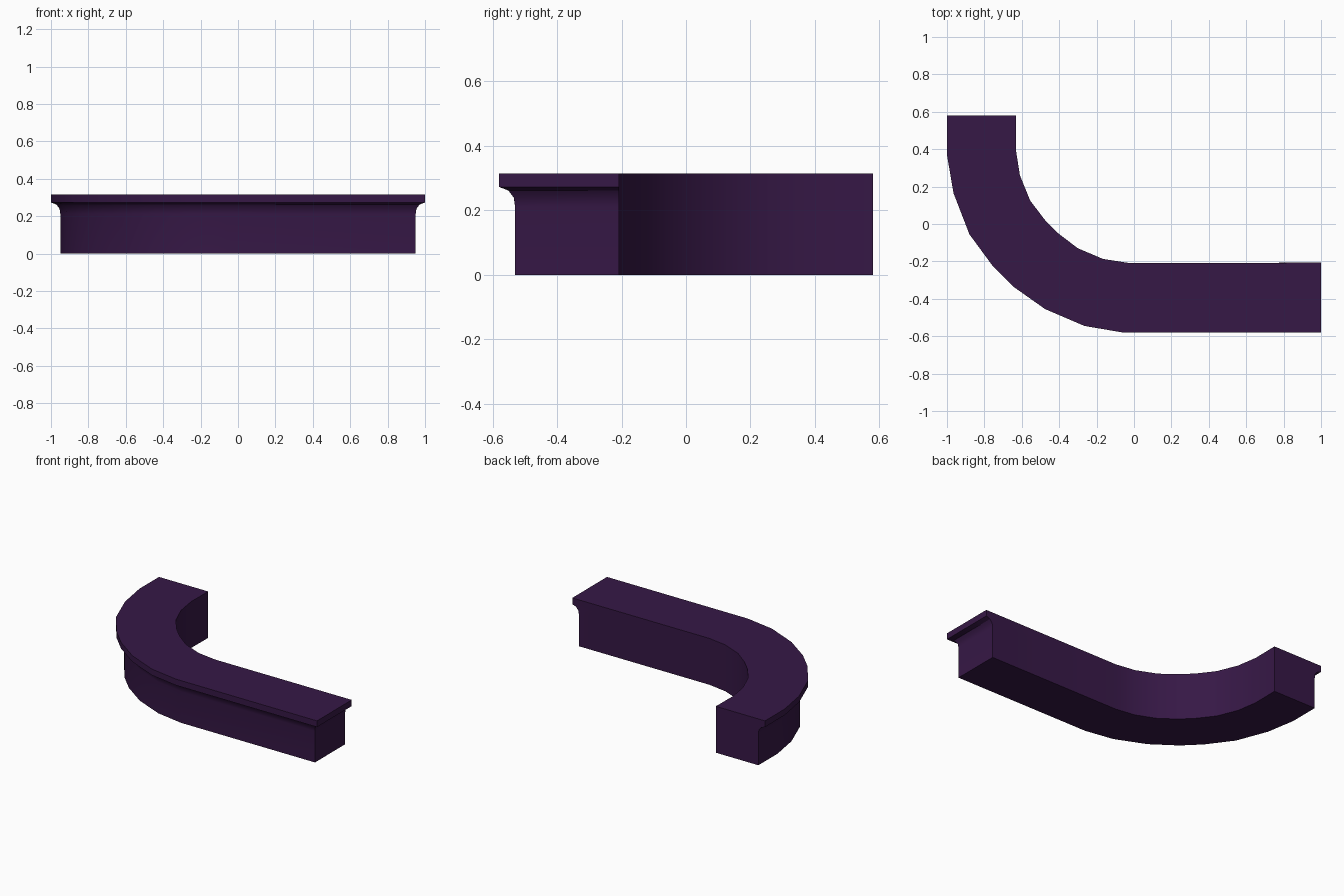
import bpy, bmesh
from mathutils import Vector
from math import radians

if "Cube" in bpy.data.objects:
    bpy.data.objects.remove(bpy.data.objects["Cube"])

# plan outline: matching stations along the outer (customer) and inner edges
outer = [(-1, .58), (-1, .37), (-.965, .165), (-.88, -.055), (-.755, -.225),
         (-.645, -.335), (-.475, -.455), (-.265, -.545), (-.06, -.58), (1, -.58)]
inner = [(-.63, .58), (-.632, .4), (-.61, .26), (-.555, .125), (-.475, .02),
         (-.405, -.05), (-.3, -.13), (-.165, -.187), (-.03, -.208), (1, -.207)]

# vertical profile of the outer face: (inset from lip, height)
profile = [(.05, 0), (.05, .212), (.046, .24), (.029, .262), (0, .273), (0, .315)]

bm = bmesh.new()
n = len(outer)
rows = []
for inset, z in profile:
    out_row, in_row = [], []
    for i, (o, q) in enumerate(zip(outer, inner)):
        o, q = Vector(o), Vector(q)
        p = o + (q - o).normalized() * inset
        if i == n - 1:          # lip also overhangs the straight end
            p.x -= inset
            q.x -= inset
        if i == 0:              # back end stays flush
            p.y = .58
        out_row.append(bm.verts.new((p.x, p.y, z)))
        in_row.append(bm.verts.new((q.x, q.y, z)))
    rows.append((out_row, in_row))

# walls: skin consecutive loops
for (o1, i1), (o2, i2) in zip(rows, rows[1:]):
    loop1, loop2 = o1 + i1[::-1], o2 + i2[::-1]
    for k in range(2 * n):
        j = (k + 1) % (2 * n)
        bm.faces.new((loop1[k], loop1[j], loop2[j], loop2[k]))

# underside and countertop
for o, q in (rows[0], rows[-1]):
    for k in range(n - 1):
        bm.faces.new((o[k], o[k + 1], q[k + 1], q[k]))

bmesh.ops.recalc_face_normals(bm, faces=bm.faces)
mesh = bpy.data.meshes.new("curved_counter")
bm.to_mesh(mesh)
bm.free()
counter = bpy.data.objects.new("curved_counter", mesh)
bpy.context.collection.objects.link(counter)

# dark purple finish
mat = bpy.data.materials.new("dark_purple")
mat.diffuse_color = (.037, .009, .061, 1)
mat.use_nodes = True
mat.node_tree.nodes["Principled BSDF"].inputs["Base Color"].default_value = mat.diffuse_color
mesh.materials.append(mat)

bpy.context.view_layer.objects.active = counter
counter.select_set(True)
bpy.ops.object.shade_smooth_by_angle(angle=radians(30))
